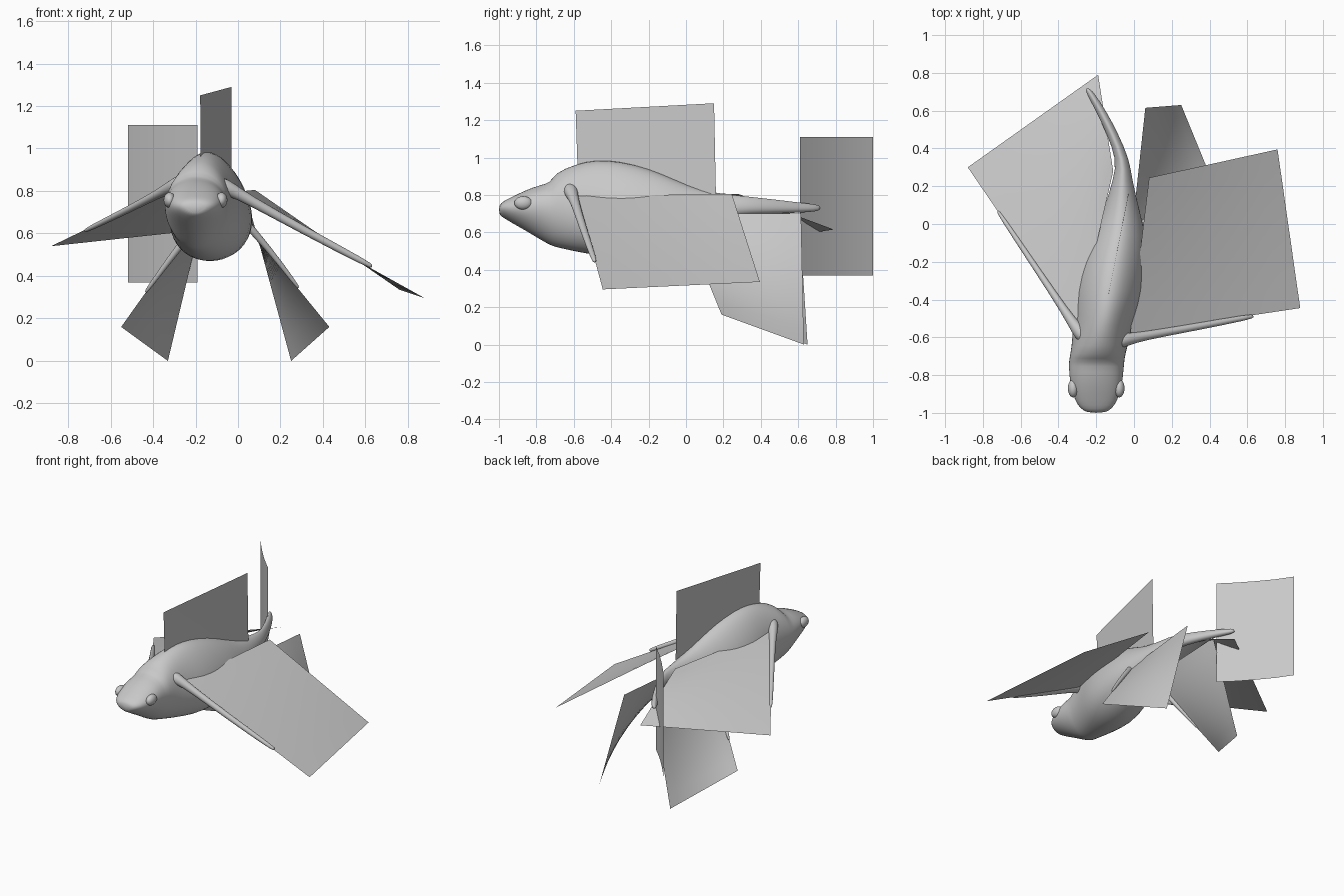
import bpy, bmesh, math
from mathutils import Vector

old = bpy.data.objects.get("Cube")
if old:
    bpy.data.objects.remove(old, do_unlink=True)

grey = bpy.data.materials.new("plain grey")
grey.diffuse_color = (0.58, 0.58, 0.58, 1)
grey.use_nodes = True
grey.node_tree.nodes["Principled BSDF"].inputs["Base Color"].default_value = grey.diffuse_color


def finish(name, bm):
    """Turn a bmesh into a named, smooth grey object."""
    mesh = bpy.data.meshes.new(name)
    bm.to_mesh(mesh)
    bm.free()
    mesh.materials.append(grey)
    obj = bpy.data.objects.new(name, mesh)
    bpy.context.collection.objects.link(obj)
    for poly in mesh.polygons:
        poly.use_smooth = True
    return obj


def skin_rings(name, rings):
    """Bridge equal rings of points into a closed, smoothed tube."""
    bm = bmesh.new()
    loops = [[bm.verts.new(p) for p in ring] for ring in rings]
    count = len(loops[0])
    for a, b in zip(loops, loops[1:]):
        for i in range(count):
            j = (i + 1) % count
            bm.faces.new((a[i], a[j], b[j], b[i]))
    bm.faces.new(loops[0])
    bm.faces.new(loops[-1])
    bmesh.ops.recalc_face_normals(bm, faces=bm.faces)
    obj = finish(name, bm)
    mod = obj.modifiers.new("smooth", "SUBSURF")
    mod.levels = mod.render_levels = 1


def section(y, x, half, low, high, sides=24):
    """Egg-shaped section: wide brow on the head, full belly on the trunk."""
    belly = max(-0.2, min(0.25, (y + 0.66) * 2))
    ring = []
    for i in range(sides):
        a = math.tau * i / sides
        width = half * math.cos(a) * (1 - belly * math.sin(a))
        ring.append((x + width, y, (low + high) / 2 + (high - low) / 2 * math.sin(a)))
    return ring


def bone(name, points, radii, sides=12):
    """Tapered limb with rounded ends along a path."""
    points = [Vector(p) for p in points]
    first = (points[0] - points[1]).normalized()
    last = (points[-1] - points[-2]).normalized()
    stations = [(points[0] + first * radii[0] * 0.8, radii[0] * 0.4)]
    stations += list(zip(points, radii))
    stations += [(points[-1] + last * radii[-1] * 0.8, radii[-1] * 0.4)]
    turn = last.to_track_quat("Z", "Y")
    rings = []
    for centre, r in stations:
        angles = [math.tau * i / sides for i in range(sides)]
        rings.append([centre + turn @ Vector((r * math.cos(a), r * math.sin(a), 0))
                      for a in angles])
    skin_rings(name, rings)


def ellipsoid(name, centre, size):
    bm = bmesh.new()
    bmesh.ops.create_uvsphere(bm, u_segments=24, v_segments=14, radius=1)
    bmesh.ops.scale(bm, vec=size, verts=bm.verts)
    bmesh.ops.translate(bm, vec=centre, verts=bm.verts)
    finish(name, bm)


def fin(name, corners, steps=8):
    """Thin sheet stretched evenly between four corners."""
    a, b, c, d = [Vector(p) for p in corners]
    bm = bmesh.new()
    grid = [[bm.verts.new(a.lerp(b, u / steps).lerp(d.lerp(c, u / steps), v / steps))
             for u in range(steps + 1)] for v in range(steps + 1)]
    for near, far in zip(grid, grid[1:]):
        for i in range(steps):
            bm.faces.new((near[i], near[i + 1], far[i + 1], far[i]))
    finish(name, bm)


# Head, trunk and bent tail: y, centre x, half width, bottom, top
profile = [
    (-1.0, -0.2, 0.045, 0.695, 0.745),
    (-0.98, -0.2, 0.08, 0.68, 0.765),
    (-0.94, -0.2, 0.11, 0.655, 0.785),
    (-0.86, -0.2, 0.135, 0.61, 0.825),
    (-0.78, -0.2, 0.143, 0.56, 0.855),
    (-0.725, -0.198, 0.147, 0.53, 0.865),
    (-0.7, -0.193, 0.147, 0.52, 0.92),
    (-0.59, -0.172, 0.152, 0.495, 0.967),
    (-0.48, -0.15, 0.17, 0.475, 0.99),
    (-0.36, -0.132, 0.188, 0.462, 0.983),
    (-0.2, -0.11, 0.177, 0.48, 0.945),
    (-0.06, -0.08, 0.14, 0.54, 0.883),
    (0.08, -0.065, 0.09, 0.62, 0.822),
    (0.24, -0.06, 0.048, 0.68, 0.802),
    (0.34, -0.057, 0.033, 0.695, 0.79),
    (0.48, -0.115, 0.03, 0.70, 0.775),
    (0.6, -0.175, 0.026, 0.705, 0.76),
    (0.69, -0.23, 0.022, 0.71, 0.75),
    (0.72, -0.247, 0.01, 0.72, 0.742),
]
skin_rings("body", [section(*row) for row in profile])

# Eyes
for side, label in ((1, "left"), (-1, "right")):
    ellipsoid(label + "_eye", (-0.2 + side * 0.122, -0.87, 0.757), (0.028, 0.048, 0.036))

# Arm bones flaring into the shoulders
bone("left_arm", [(-0.09, -0.62, 0.83), (-0.03, -0.61, 0.805), (0.04, -0.595, 0.765),
                  (0.3, -0.55, 0.62), (0.62, -0.49, 0.45)],
     [0.045, 0.034, 0.024, 0.02, 0.016])
bone("right_arm", [(-0.26, -0.6, 0.84), (-0.3, -0.56, 0.825), (-0.36, -0.47, 0.795),
                   (-0.5, -0.26, 0.72), (-0.715, 0.06, 0.615)],
     [0.045, 0.034, 0.022, 0.017, 0.013])

# Leg bones
bone("left_leg", [(0.0, -0.02, 0.69), (0.14, 0.05, 0.535), (0.28, 0.115, 0.35)],
     [0.022, 0.015, 0.01])
bone("right_leg", [(-0.18, -0.02, 0.66), (-0.32, 0.06, 0.48), (-0.43, 0.13, 0.33)],
     [0.022, 0.015, 0.01])

# Fin sheets
fin("back_fin", [(-0.175, -0.575, 0.8), (-0.03, 0.16, 0.8),
                 (-0.03, 0.15, 1.29), (-0.178, -0.59, 1.25)])
fin("left_arm_fin", [(-0.02, -0.58, 0.795), (0.88, -0.445, 0.295),
                     (0.76, 0.395, 0.335), (0.08, 0.245, 0.805)])
fin("right_arm_fin", [(-0.3, -0.55, 0.82), (-0.88, 0.30, 0.54),
                      (-0.19, 0.79, 0.615), (-0.11, 0.28, 0.805)])
fin("left_leg_fin", [(-0.01, -0.03, 0.70), (0.43, 0.19, 0.16),
                     (0.25, 0.63, 0.0), (0.06, 0.615, 0.70)])
fin("right_leg_fin", [(-0.18, -0.03, 0.68), (-0.55, 0.2, 0.16),
                      (-0.33, 0.65, 0.0), (-0.165, 0.605, 0.695)])

# Gently curved upright tail fin
bm = bmesh.new()
curve = [(-0.19, 0.61), (-0.28, 0.70), (-0.36, 0.79), (-0.45, 0.9), (-0.517, 1.0)]
edges = [[bm.verts.new((x, y, z)) for z in (0.37, 1.11)] for x, y in curve]
for (a, b), (c, d) in zip(edges, edges[1:]):
    bm.faces.new((a, c, d, b))
finish("tail_fin", bm)
